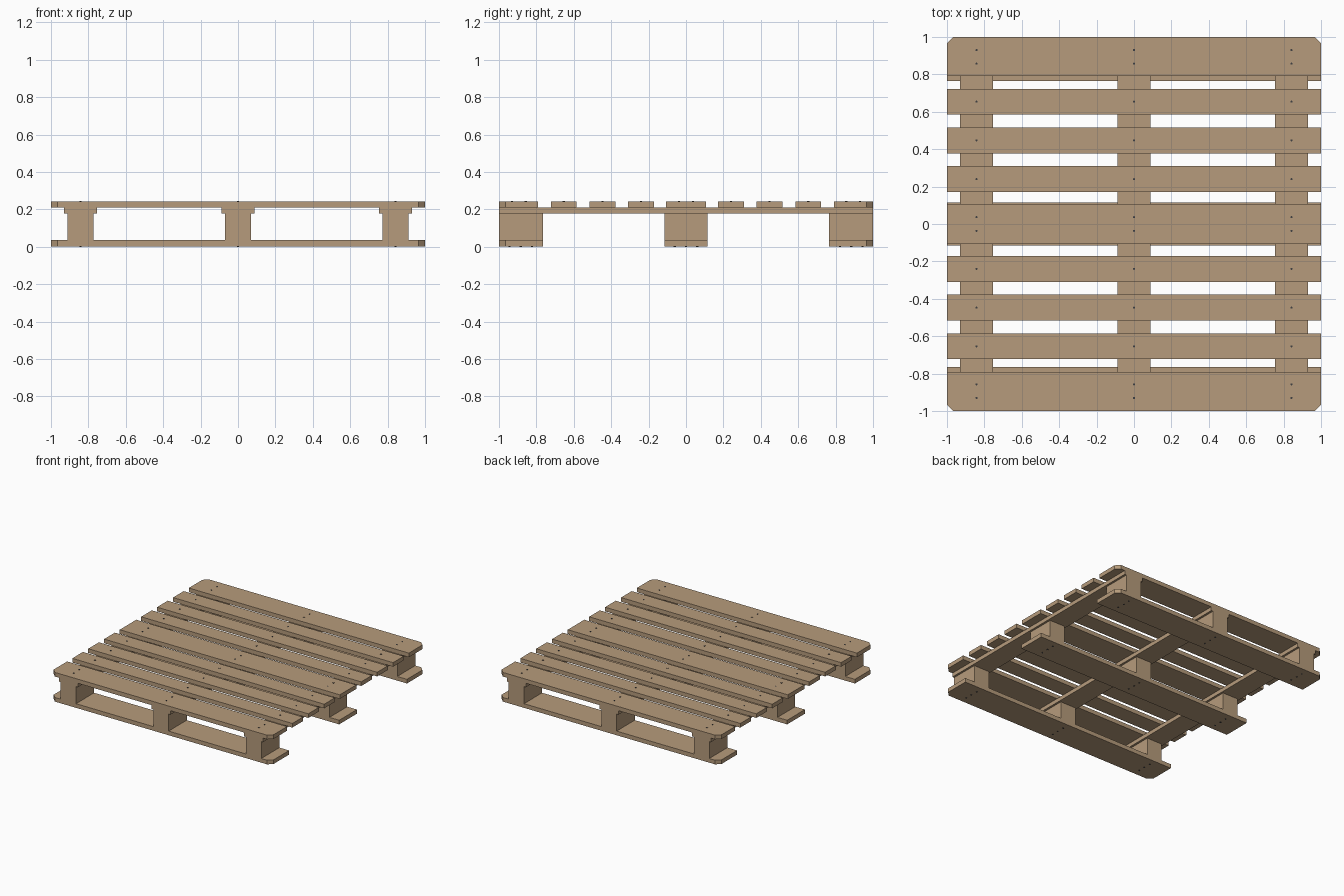
import bpy, bmesh, math

if "Cube" in bpy.data.objects:
    bpy.data.objects.remove(bpy.data.objects["Cube"])

def material(name, col):
    m = bpy.data.materials.new(name)
    m.diffuse_color = (*col, 1)
    m.use_nodes = True
    m.node_tree.nodes["Principled BSDF"].inputs["Base Color"].default_value = m.diffuse_color
    return m

wood = material("pale wood", (0.47, 0.33, 0.20))
steel = material("dark nail steel", (0.05, 0.05, 0.055))

def prism(name, outline, z0, z1, mat):
    """Extrude a plan outline from z0 up to z1."""
    bm = bmesh.new()
    face = bm.faces.new([bm.verts.new((x, y, z0)) for x, y in outline])
    top = bmesh.ops.extrude_face_region(bm, geom=[face])["geom"]
    bmesh.ops.translate(bm, vec=(0, 0, z1 - z0),
                        verts=[g for g in top if isinstance(g, bmesh.types.BMVert)])
    bmesh.ops.recalc_face_normals(bm, faces=bm.faces)
    me = bpy.data.meshes.new(name)
    bm.to_mesh(me)
    bm.free()
    me.materials.append(mat)
    ob = bpy.data.objects.new(name, me)
    bpy.context.collection.objects.link(ob)
    return ob

def board(name, x0, x1, y0, y1, z0, z1):
    return prism(name, [(x0, y0), (x1, y0), (x1, y1), (x0, y1)], z0, z1, wood)

def edge_board(name, side, width, z0, z1):
    """Outer board whose two outside corners are cut off."""
    c, inner = 0.035, 1 - width
    pts = [(-1, inner), (1, inner), (1, 1 - c), (1 - c, 1), (c - 1, 1), (-1, 1 - c)]
    return prism(name, [(x, y * side) for x, y in pts], z0, z1, wood)

def nail(x, y, z0, z1):
    r = 0.006
    pts = [(x + r * math.cos(a * math.pi / 4), y + r * math.sin(a * math.pi / 4)) for a in range(8)]
    prism("nail_head", pts, z0, z1, steel)

Z0, Z1, Z2, Z3, Z4 = 0.003, 0.037, 0.177, 0.209, 0.243   # layer heights
COLS = (-0.842, 0, 0.842)                                # stringer and block columns

# top deck
for s in (-1, 1):
    edge_board("top_edge_board", s, 0.21, Z3, Z4)
    for y in (0.24, 0.447, 0.654):
        board("top_slat", -1, 1, s * y - 0.069, s * y + 0.069, Z3, Z4)
board("top_middle_board", -1, 1, -0.107, 0.107, Z3, Z4)

# bottom runners
for s in (-1, 1):
    edge_board("bottom_edge_board", s, 0.235, Z0, Z1)
board("bottom_middle_board", -1, 1, -0.115, 0.115, Z0, Z1)

# stringers and spacer blocks
for x in COLS:
    board("stringer", x - 0.087, x + 0.087, -1, 1, Z2, Z3)
    for y0, y1 in ((-1, -0.765), (-0.115, 0.115), (0.765, 1)):
        board("spacer_block", x - 0.07, x + 0.07, y0, y1, Z1, Z2)

# nail heads
for x in COLS:
    for y in (0.037, 0.24, 0.447, 0.654, 0.857, 0.93):
        for s in (-1, 1):
            nail(x, s * y, Z4 - 0.002, Z4 + 0.003)
    for yc in (-0.883, 0, 0.883):
        for d in (-0.06, 0, 0.06):
            nail(x, yc + d, 0, Z0 + 0.002)
